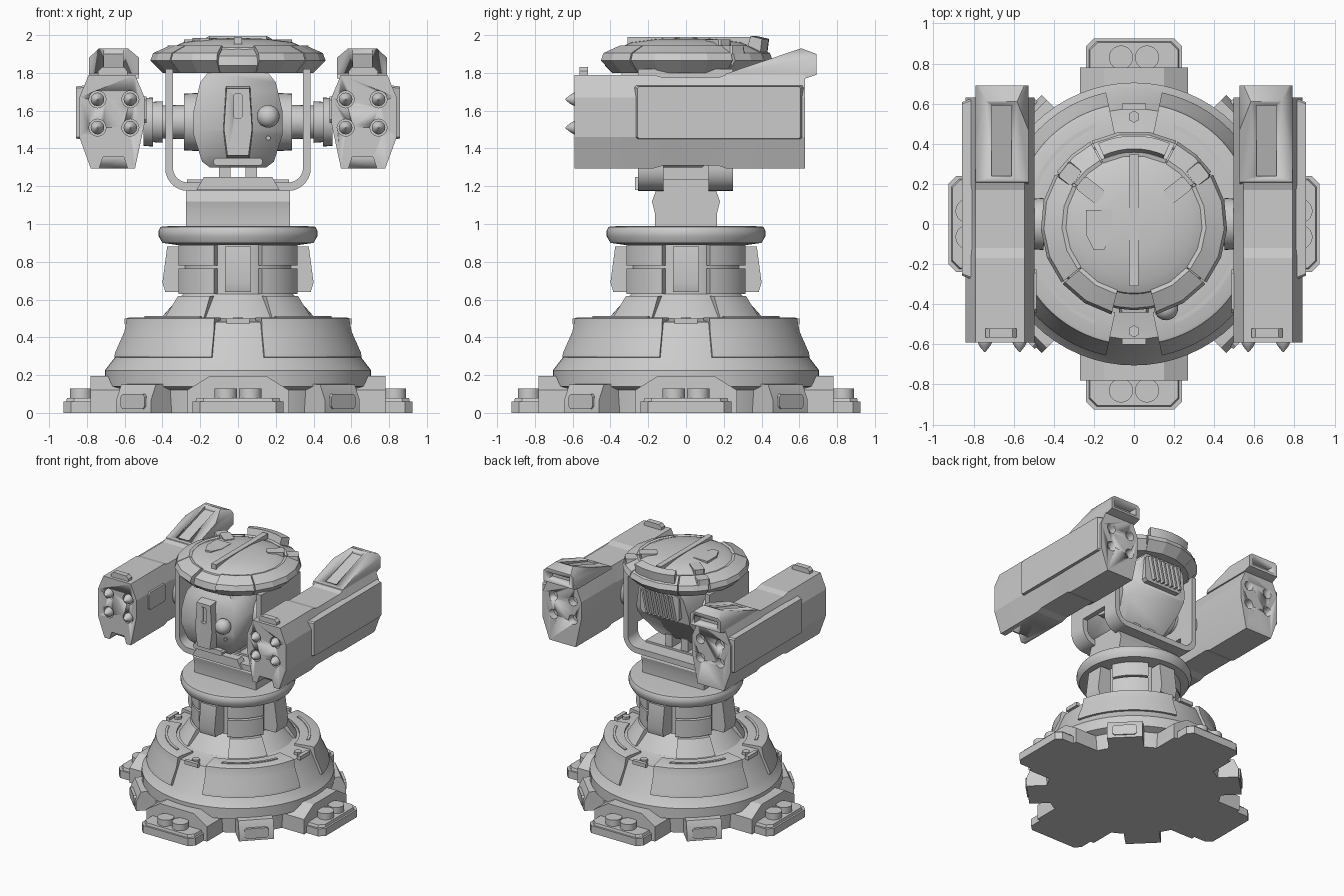
import bpy, bmesh, math
from math import radians, cos, sin, pi
from mathutils import Matrix, Vector

if "Cube" in bpy.data.objects:
    bpy.data.objects.remove(bpy.data.objects["Cube"])

grey = bpy.data.materials.new("light_grey")
grey.use_nodes = True
COLOUR = (0.6, 0.6, 0.6, 1)
grey.diffuse_color = COLOUR
grey.node_tree.nodes["Principled BSDF"].inputs["Base Color"].default_value = COLOUR


def finish(name, bm, rot=0, mirror=False, smooth=30):
    """Turn a bmesh into a named, shaded object."""
    bmesh.ops.rotate(bm, verts=bm.verts, matrix=Matrix.Rotation(radians(rot), 3, 'Z'))
    bmesh.ops.recalc_face_normals(bm, faces=bm.faces)
    mesh = bpy.data.meshes.new(name)
    bm.to_mesh(mesh)
    bm.free()
    ob = bpy.data.objects.new(name, mesh)
    bpy.context.collection.objects.link(ob)
    mesh.materials.append(grey)
    bpy.ops.object.select_all(action='DESELECT')
    ob.select_set(True)
    bpy.context.view_layer.objects.active = ob
    bpy.ops.object.shade_smooth_by_angle(angle=radians(smooth))
    if mirror:
        ob.modifiers.new("Mirror", 'MIRROR')
    return ob


def loft(name, rings, **kw):
    """Skin a list of equal-length point rings and cap both ends."""
    bm = bmesh.new()
    rows = [[bm.verts.new(p) for p in ring] for ring in rings]
    n = len(rows[0])
    for a, b in zip(rows, rows[1:]):
        for i in range(n):
            bm.faces.new((a[i], a[(i + 1) % n], b[(i + 1) % n], b[i]))
    bm.faces.new(rows[0])
    bm.faces.new(rows[-1])
    return finish(name, bm, **kw)


def prism(name, pts, axis, lo, hi, inset=1.0, **kw):
    """Extrude a 2D outline along an axis; inset scales the far end."""
    cu = (min(p[0] for p in pts) + max(p[0] for p in pts)) / 2
    cv = (min(p[1] for p in pts) + max(p[1] for p in pts)) / 2
    put = {'x': lambda u, v, w: (w, u, v), 'y': lambda u, v, w: (u, w, v),
           'z': lambda u, v, w: (u, v, w)}[axis]
    near = [put(u, v, lo) for u, v in pts]
    far = [put(cu + (u - cu) * inset, cv + (v - cv) * inset, hi) for u, v in pts]
    return loft(name, [near, far], **kw)


def rect(u0, u1, v0, v1, c=0.0):
    """Rectangle outline with chamfered corners."""
    if c == 0:
        return [(u0, v0), (u1, v0), (u1, v1), (u0, v1)]
    return [(u0 + c, v0), (u1 - c, v0), (u1, v0 + c), (u1, v1 - c),
            (u1 - c, v1), (u0 + c, v1), (u0, v1 - c), (u0, v0 + c)]


def arc(cu, cv, r, a0, a1, n=8):
    return [(cu + r * cos(radians(a0 + (a1 - a0) * i / n)),
             cv + r * sin(radians(a0 + (a1 - a0) * i / n))) for i in range(n + 1)]


def disc(cu, cv, r, n=24):
    return arc(cu, cv, r, 0, 360 - 360 / n, n - 1)


def sector(name, profile, a0, a1, n=16, **kw):
    """Sweep a closed (radius, z) profile through part of a turn."""
    angles = [radians(a0 + (a1 - a0) * i / n) for i in range(n + 1)]
    return loft(name, [[(r * cos(a), r * sin(a), z) for r, z in profile] for a in angles], **kw)


def lathe(name, profile, n=64, **kw):
    """Full turn of a (radius, z) profile, capped top and bottom."""
    return loft(name, [[(r * cos(2 * pi * i / n), r * sin(2 * pi * i / n), z)
                        for i in range(n)] for r, z in profile], **kw)


def cut(ob, cutter, op='DIFFERENCE'):
    mod = ob.modifiers.new("Cut", 'BOOLEAN')
    mod.object, mod.operation, mod.solver = cutter, op, 'EXACT'
    bpy.context.view_layer.objects.active = ob
    bpy.ops.object.modifier_apply(modifier=mod.name)
    bpy.data.objects.remove(cutter)


# Base drum and column
lathe("base_drum", [(.64, 0), (.65, .12), (.705, .14), (.705, .225), (.655, .29),
                    (.575, .48), (.45, .49), (.41, .5), (.33, .59), (.29, .63), (.29, .9)])
lathe("column_ring", [(.33, .89), (.40, .9), (.42, .935), (.42, .965), (.41, .985), (.35, .99)])

for k, side in enumerate(("left", "back", "right", "front")):
    a = 90 * k
    # Feet, hoods and bolts on the four axes
    prism(side + "_foot", rect(.55, .925, -.24, .24, .04), 'z', 0, .06, rot=a)
    prism(side + "_foot_tread", rect(.6, .91, -.225, .225, .04), 'z', .06, .08, .97, rot=a)
    prism(side + "_foot_hood", [(-.27, 0), (.27, 0), (.27, .12), (.15, .195), (-.15, .195), (-.27, .12)],
          'x', .5, .78, rot=a)
    for s in (-1, 1):
        prism(side + "_foot_button", disc(.83, .065 * s, .06), 'z', .07, .13, rot=a)
    prism(side + "_base_bolt", disc(.535, 0, .03, 6), 'z', .48, .505, rot=a)
    prism(side + "_base_tab", rect(.57, .6, -.06, .06), 'z', .47, .5, rot=a)
    # Column ribs
    prism(side + "_column_rib", [(.25, .64), (.385, .64), (.40, .69), (.375, .88), (.25, .88)],
          'y', -.07, .07, rot=a)
    # Armour panels, clamps and shells on the diagonals
    sector(side + "_armour", [(.60, .29), (.67, .295), (.665, .32), (.615, .43), (.602, .5),
                              (.59, .505), (.45, .505), (.45, .46)], 12, 78, 24, rot=a)
    sector(side + "_armour_trim", [(.515, .5), (.535, .5), (.535, .512), (.515, .512)], 22, 68, rot=a)
    prism(side + "_clamp", [(.55, 0), (.78, 0), (.78, .07), (.745, .15), (.55, .16)],
          'y', -.13, .13, rot=a + 45)
    prism(side + "_clamp_pad", rect(-.09, .09, .02, .1, .015), 'x', .77, .79, rot=a + 45)
    sector(side + "_gusset", [(.30, .5), (.43, .5), (.35, .62), (.30, .62)], 25, 65, 6, rot=a)
    for z0, z1 in ((.63, .765), (.78, .89)):
        sector(side + "_column_shell", [(.27, z0), (.34, z0), (.34, z1), (.27, z1)], 22, 68, 8, rot=a)

# Pedestal
prism("pedestal", [(-.165, .98), (.165, .98), (.165, 1.06), (.18, 1.12), (.16, 1.175), (-.16, 1.175),
                   (-.18, 1.12), (-.165, 1.06)], 'x', -.275, .275)

# Yoke: two U-shaped straps joined by a floor and side plates
outer = ([(.385, 1.82)] + arc(.265, 1.295, .12, 0, -90) + arc(-.265, 1.295, .12, -90, -180)
         + [(-.385, 1.82)])
inner = ([(-.345, 1.82)] + arc(-.265, 1.30, .08, 180, 270) + arc(.265, 1.30, .08, 270, 360)
         + [(.345, 1.82)])
for name, y0, y1 in (("front_yoke", -.255, -.12), ("back_yoke", .12, .25)):
    prism(name, outer + inner, 'y', y0, y1)
prism("yoke_floor", rect(-.27, .27, 1.17, 1.235), 'y', -.13, .13)
prism("yoke_plate", [(-.22, 1.18), (.22, 1.18), (.18, 1.25), (-.18, 1.25)], 'y', -.27, -.2)
prism("yoke_side", rect(-.13, .13, 1.36, 1.82), 'x', .345, .385, mirror=True)
prism("head_leg", rect(.04, .1, 1.2, 1.33), 'y', -.12, .12, mirror=True)

# Head: front outline intersected with the side outline
half = [(.15, 1.30), (.19, 1.33), (.235, 1.47), (.235, 1.6), (.2, 1.75), (.16, 1.80)]
head = prism("head", half + [(-x, z) for x, z in reversed(half)], 'y', -.5, .5)
cut(head, prism("head_cutter", [(-.33, 1.82), (-.38, 1.7), (-.39, 1.5), (-.36, 1.36), (-.3, 1.29),
                                (.08, 1.29), (.29, 1.55), (.33, 1.82)], 'x', -.4, .4), 'INTERSECT')
visor = prism("face_plate", [(-.06, 1.35), (.06, 1.35), (.08, 1.5), (.065, 1.73), (-.065, 1.73),
                             (-.08, 1.5)], 'y', -.36, -.44, .93)
cut(visor, prism("slot_cutter", rect(-.022, .022, 1.56, 1.69, .008), 'y', -.5, -.41))
prism("chin_plate", rect(-.13, .13, 1.31, 1.35, .012), 'y', -.39, -.3)
prism("face_dot", disc(.16, 1.455, .012, 12), 'y', -.393, -.36)
bm = bmesh.new()
bmesh.ops.create_uvsphere(bm, u_segments=24, v_segments=14, radius=.06,
                          matrix=Matrix.Translation((.16, -.42, 1.57)))
finish("eye", bm)
# Slanted fins on the back of the head
prism("vent_frame", rect(-.17, .17, 1.57, 1.78, .02), 'y', .28, .335)
for i in range(7):
    x = -.15 + .04 * i
    prism("vent_fin", [(x, 1.59), (x + .015, 1.59), (x + .055, 1.77), (x + .04, 1.77)], 'y', .32, .365)

# Hat: under-plate, rim pieces, dome and fittings
lathe("hat_base", [(.39, 1.80), (.43, 1.84), (.42, 1.89), (.34, 1.93)], 32, smooth=20)
lathe("hat_dome", [(.36, 1.90), (.345, 1.935), (.29, 1.962), (.15, 1.98), (.02, 1.985)], 48, smooth=20)
rim = [(.36, 1.80), (.40, 1.80), (.465, 1.865), (.45, 1.905), (.36, 1.945), (.34, 1.94)]
for a0, a1 in ((-76, -40), (-39, 32), (34, 62), (63, 117), (118, 146), (148, 219), (220, 256)):
    sector("hat_rim", rim, a0, a1, max(2, round((a1 - a0) / 18)), smooth=12)
sector("hat_back_bracket", [(.35, 1.92), (.375, 1.995), (.44, 1.98), (.43, 1.9)], 66, 114, 8)
prism("hat_spine", rect(-.022, .022, -.31, .35), 'z', 1.95, 1.99)
prism("hat_hatch", [(-.24, .07), (-.24, -.05), (-.2, -.13), (-.15, -.13), (-.11, -.05), (-.11, .07)],
      'z', 1.965, 1.984)
for a in (38, 142):
    prism("hat_tab", rect(.21, .34, -.04, .04, .01), 'z', 1.94, 1.978, rot=a)
    prism("hat_clip", rect(.36, .45, -.05, .05, .01), 'z', 1.9, 1.945, .9, rot=a)

# Axles out to the pods
for name, r, x0, x1 in (("axle_drum", .155, .18, .285), ("axle_shaft", .09, .28, .46),
                        ("axle_collar", .11, .40, .45), ("axle_flange", .13, .45, .5)):
    prism(name, disc(0, 1.54, r, 32), 'x', x0, x1, .97, mirror=True)

# Launcher pods: waisted octagonal body with bored tubes at both ends
outline = [(.545, 1.295), (.78, 1.295), (.84, 1.46), (.84, 1.67), (.79, 1.79),
           (.545, 1.79), (.495, 1.67), (.495, 1.53)]
pod = loft("pod", [[(x, y, 1.54 + (z - 1.54) * s) for x, z in outline] for y, s in
                   ((-.59, 1), (-.17, 1), (-.12, .94), (.17, .94), (.21, 1), (.63, 1))],
           smooth=15)
tubes = [(x, z) for x in (.57, .744) for z in (1.51, 1.66)]
for x, z in tubes:
    cut(pod, prism("bore", disc(x, z, .045, 16), 'y', -.7, -.54))
    cut(pod, prism("bore", disc(x, z, .038, 16), 'y', .57, .7))
cut(pod, prism("notch", [(.58, 1.28), (.74, 1.28), (.715, 1.355), (.605, 1.355)], 'y', -.7, -.5))
pod.modifiers.new("Mirror", 'MIRROR')
for x, z in tubes:
    rocket = [[(x + r * cos(pi * i / 6), y, z + r * sin(pi * i / 6)) for i in range(12)]
              for y, r in ((-.535, .034), (-.59, .036), (-.61, .026), (-.638, .003))]
    loft("rocket", rocket, mirror=True)
prism("pod_side_panel", rect(-.28, .63, 1.445, 1.735, .01), 'x', .80, .858, .95, mirror=True)
prism("pod_inner_panel", rect(-.45, -.22, 1.53, 1.68, .02), 'x', .52, .485, .93, mirror=True)
prism("pod_sight", rect(.585, .74, 1.77, 1.83, .02), 'y', -.565, -.52, mirror=True)
# Rising exhaust ramp with a sunken channel
ramp = prism("pod_ramp", [(.2, 1.77), (.63, 1.77), (.69, 1.79), (.69, 1.90), (.61, 1.93), (.21, 1.795)],
             'x', .525, .79)
cut(ramp, prism("ramp_cutter", [(.50, 1.7), (.81, 1.7), (.81, 1.86), (.725, 1.94), (.595, 1.94),
                                (.50, 1.86)], 'y', 0, .8), 'INTERSECT')
cut(ramp, prism("channel", [(.24, 1.84), (.24, 1.795), (.59, 1.90), (.59, 1.98)], 'x', .61, .71))
cut(ramp, prism("exhaust", rect(.56, .76, 1.81, 1.87), 'y', .62, .75))
ramp.modifiers.new("Mirror", 'MIRROR')
